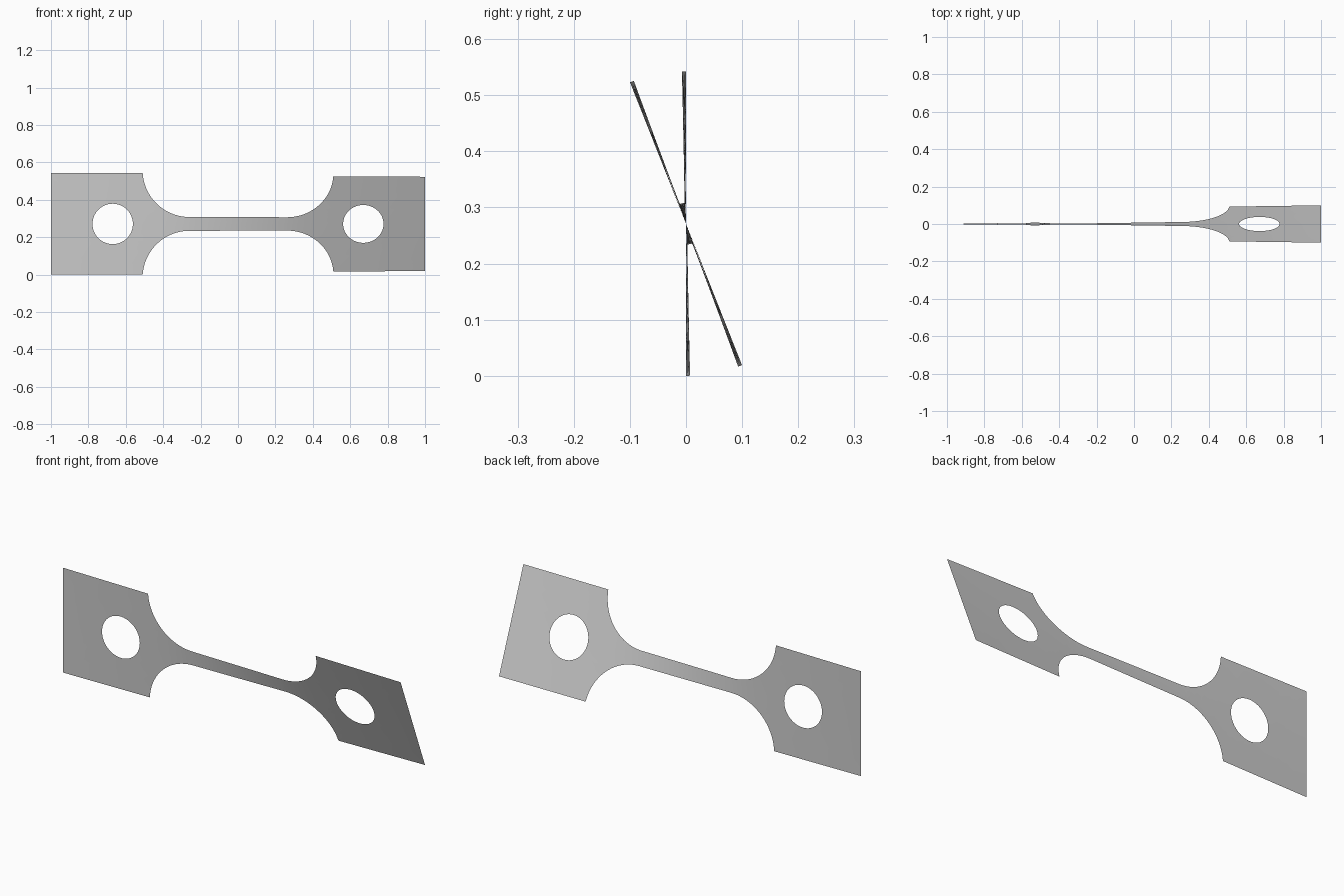
import bpy, bmesh
from math import sin, cos, pi, sqrt, radians

cube = bpy.data.objects.get("Cube")
if cube:
    bpy.data.objects.remove(cube, do_unlink=True)

HALF = 0.271          # half height of the grips
NECK = 0.037          # half height of the neck
FILLET_X, FILLET_R = 0.26, 0.25
HOLE_X, HOLE_R = 0.67, 0.108
TWIST = radians(21.6)
STEPS = 400

mat = bpy.data.materials.new("grey_metal")
mat.use_nodes = True
grey = (0.6, 0.6, 0.6, 1)
mat.diffuse_color = grey
mat.node_tree.nodes["Principled BSDF"].inputs["Base Color"].default_value = grey


def half_height(x):
    d = abs(x) - FILLET_X
    if d <= 0:
        return NECK
    if d >= FILLET_R:
        return HALF
    return min(HALF, NECK + FILLET_R - sqrt(FILLET_R ** 2 - d * d))


# Twist builds up fastest where the strip is narrow
total = [0.0]
for i in range(STEPS):
    total.append(total[-1] + 1 / half_height(-1 + 2 * (i + 0.5) / STEPS))


def twist(x):
    f = min(max((x + 1) / 2, 0), 1) * STEPS
    i = min(int(f), STEPS - 1)
    return TWIST * (total[i] + (total[i + 1] - total[i]) * (f - i)) / total[-1]


def loop(bm, points):
    vs = [bm.verts.new((x, 0, z)) for x, z in points]
    return [bm.edges.new((a, b)) for a, b in zip(vs, vs[1:] + vs[:1])]


# Outline: one quarter, mirrored to all four corners
quarter = [(1, HALF)]
end = pi / 2 - 0.064
for i in range(25):
    a = end * (1 - i / 24)
    quarter.append((FILLET_X + FILLET_R * sin(a), NECK + FILLET_R * (1 - cos(a))))
quarter[1] = (quarter[1][0], HALF)
top = quarter + [(-x, z) for x, z in reversed(quarter)]
outline = top + [(x, -z) for x, z in reversed(top)]

bm = bmesh.new()
edges = loop(bm, outline)

# Bolt holes through the grips
for side in (-1, 1):
    edges += loop(bm, [(side * HOLE_X + HOLE_R * cos(2 * pi * i / 64),
                        HOLE_R * sin(2 * pi * i / 64)) for i in range(64)])
bmesh.ops.triangle_fill(bm, use_beauty=True, edges=edges, normal=(0, -1, 0))

# Slice the flat sheet so that it can twist smoothly
for axis, count, size in ((0, 40, 1.0), (2, 6, HALF)):
    for i in range(1, count):
        co, no = [0, 0, 0], [0, 0, 0]
        co[axis], no[axis] = size * (2 * i / count - 1), 1
        bmesh.ops.bisect_plane(bm, geom=bm.verts[:] + bm.edges[:] + bm.faces[:],
                               dist=1e-5, plane_co=co, plane_no=no)

# Twist about the long axis and lift onto the ground
for v in bm.verts:
    t, h = twist(v.co.x), v.co.z
    v.co.y, v.co.z = -h * sin(t), HALF + h * cos(t)
for f in bm.faces:
    f.smooth = True
    if f.normal.y > 0:
        f.normal_flip()

mesh = bpy.data.meshes.new("twisted_test_strip")
bm.to_mesh(mesh)
bm.free()
mesh.materials.append(mat)
strip = bpy.data.objects.new("twisted_test_strip", mesh)
bpy.context.collection.objects.link(strip)
